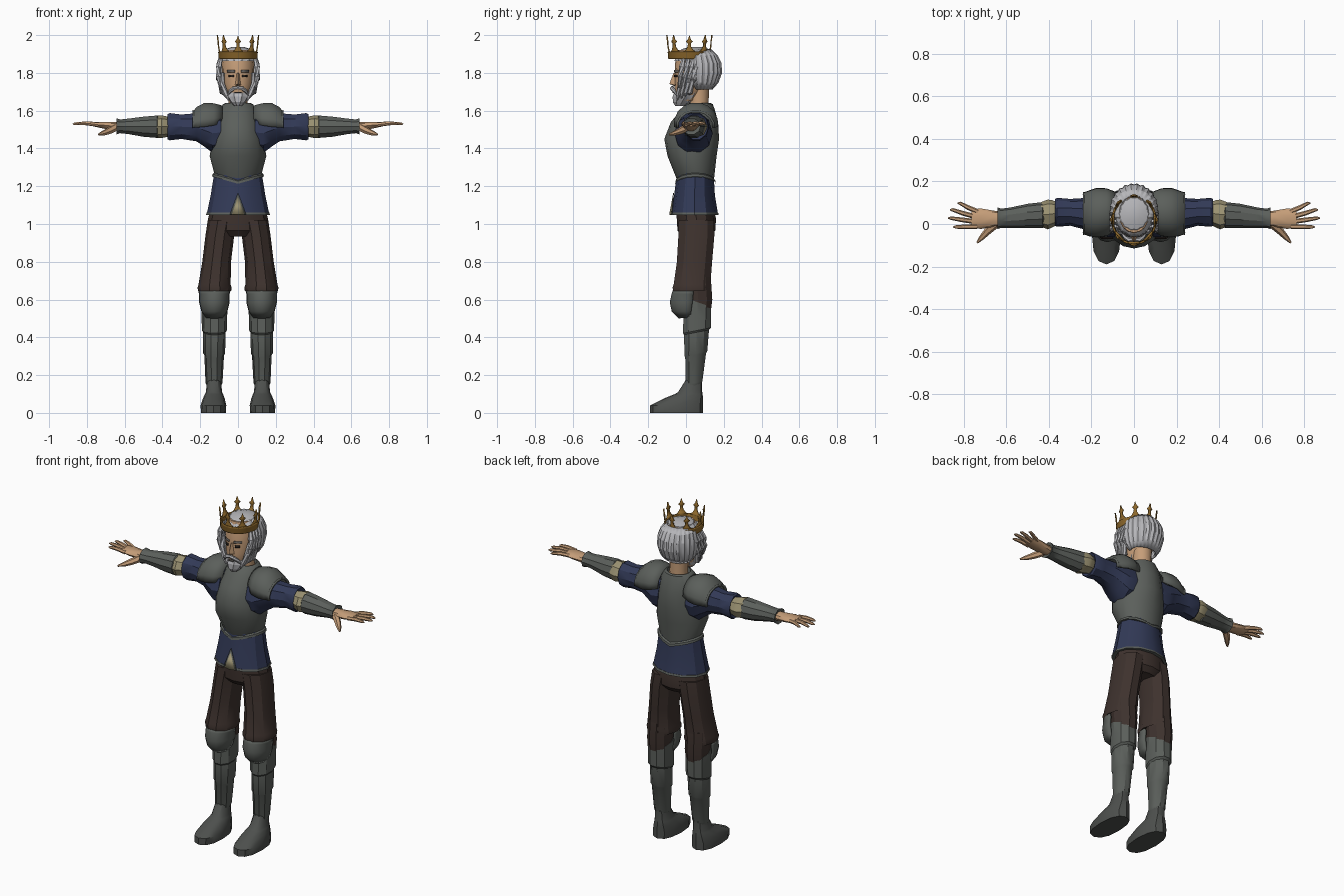
import bpy, bmesh, math
from mathutils import Vector


def material(name, r, g, b):
    m = bpy.data.materials.new(name)
    m.diffuse_color = (r, g, b, 1)
    return m


ARMOUR = material("armour_grey", 0.105, 0.115, 0.105)
BOOT = material("boot_grey", 0.075, 0.080, 0.075)
BLUE = material("tunic_blue", 0.032, 0.042, 0.095)
BROWN = material("trouser_brown", 0.048, 0.032, 0.027)
SKIN = material("skin", 0.56, 0.34, 0.19)
HAIR = material("hair_silver", 0.47, 0.47, 0.49)
BROW = material("brow_grey", 0.16, 0.15, 0.14)
GOLD = material("crown_gold", 0.27, 0.14, 0.025)
LINEN = material("linen_beige", 0.33, 0.29, 0.17)
DARK = material("eye_dark", 0.02, 0.015, 0.012)


def make(name, verts, faces, mat, mirror=False, thick=0, angle=32):
    """Mesh object with optional thickness and left/right mirroring."""
    me = bpy.data.meshes.new(name)
    me.from_pydata([tuple(v) for v in verts], [], faces)
    bm = bmesh.new()
    bm.from_mesh(me)
    bmesh.ops.recalc_face_normals(bm, faces=bm.faces[:])
    bm.to_mesh(me)
    bm.free()
    me.materials.append(mat)
    for p in me.polygons:
        p.use_smooth = True
    me.set_sharp_from_angle(angle=math.radians(angle))
    ob = bpy.data.objects.new(name, me)
    bpy.context.collection.objects.link(ob)
    if thick:
        s = ob.modifiers.new("thickness", 'SOLIDIFY')
        s.thickness, s.offset = thick, 0
    if mirror:
        ob.modifiers.new("mirror", 'MIRROR')
    return ob


def bridge(rows, n, closed):
    """Quads joining consecutive rows of n points."""
    last = n if closed else n - 1
    return [(r * n + i, r * n + (i + 1) % n, (r + 1) * n + (i + 1) % n, (r + 1) * n + i)
            for r in range(rows - 1) for i in range(last)]


def loft(name, rings, mat, n=12, axis='z', arc=None, caps=True, bend=None,
         flute=0, power=1, **kw):
    """Rings are (height, centre_a, centre_b, radius_a, radius_b) along an axis."""
    a0, a1 = arc or (0, 360)
    verts = []
    for h, ca, cb, ra, rb in rings:
        for i in range(n):
            t = math.radians(a0 + (a1 - a0) * i / (n - 1 if arc else n))
            k = 1 - flute * (i % 2)
            c, s = math.cos(t), math.sin(t)
            a = ca + ra * k * math.copysign(abs(c) ** power, c)
            b = cb + rb * k * math.copysign(abs(s) ** power, s)
            v = (a, b, h) if axis == 'z' else (h, a, b)
            verts.append(bend(*v) if bend else v)
    faces = bridge(len(rings), n, not arc)
    if caps and not arc:
        faces += [tuple(range(n)), tuple(range(len(verts) - n, len(verts)))]
    return make(name, verts, faces, mat, **kw)


def tube(name, pts, radii, mat, n=6, **kw):
    """Tapered tube through points, for fingers and locks of hair."""
    pts = [Vector(p) for p in pts]
    verts = []
    for i, p in enumerate(pts):
        d = pts[min(i + 1, len(pts) - 1)] - pts[max(i - 1, 0)]
        q = d.to_track_quat('Z', 'Y')
        for j in range(n):
            t = math.tau * j / n
            verts.append(p + q @ Vector((math.cos(t), math.sin(t), 0)) * radii[i])
    faces = bridge(len(pts), n, True) + [tuple(range(n)), tuple(range(len(verts) - n, len(verts)))]
    return make(name, verts, faces, mat, **kw)


# Boots
loft("boot", [(0, .13, -.05, .066, .14), (.04, .13, -.05, .068, .14), (.075, .128, -.015, .058, .105),
              (.10, .127, .015, .048, .073), (.11, .127, .022, .043, .064), (.18, .127, .044, .036, .042)],
     BOOT, n=12, power=.85, mirror=True)

# Greaves: three overlapping plates with lips, higher at the back
greave_tilt = lambda x, y, z: (x, y, z + (.2 * (y - .05) if z < .5 else -.35 * (y - .05)))
loft("greave", [(.59, .125, .06, .070, .076), (.52, .125, .06, .068, .076), (.435, .125, .058, .066, .078),
                (.425, .125, .056, .059, .069), (.315, .126, .052, .058, .064),
                (.305, .126, .051, .052, .058), (.16, .127, .043, .045, .046), (.145, .127, .043, .038, .040)],
     ARMOUR, n=10, bend=greave_tilt, mirror=True)
loft("knee_pad", [(.645, .125, .03, .080, .095), (.63, .125, .03, .075, .100), (.585, .125, .025, .075, .105),
                  (.54, .125, .02, .064, .090), (.505, .125, .02, .040, .055)],
     ARMOUR, n=9, arc=(175, 365), thick=.012, mirror=True)

# Trousers
loft("inner_trouser", [(.72, .125, .055, .07, .08), (.60, .125, .065, .069, .078), (.53, .125, .062, .064, .072)],
     BROWN, n=10, mirror=True)
loft("trouser_leg", [(1.02, .082, .055, .078, .098), (.94, .096, .055, .076, .100), (.80, .113, .045, .076, .098),
                     (.68, .124, .032, .085, .102), (.665, .124, .030, .090, .106),
                     (.645, .124, .030, .088, .104), (.66, .124, .035, .070, .084)], BROWN, n=10, mirror=True)
loft("trouser_hips", [(.935, 0, .055, .10, .075), (.965, 0, .055, .162, .100),
                      (1.03, 0, .055, .158, .104), (1.10, 0, .045, .14, .095)], BROWN, n=12)

# Tunic with trimmed hem and front slit
loft("tunic_skirt", [(1.05, 0, .045, .166, .125), (1.15, 0, .045, .145, .108), (1.29, 0, .05, .122, .095)],
     BLUE, n=12)
loft("tunic_hem", [(1.048, 0, .045, .169, .128), (1.06, 0, .045, .166, .125)], ARMOUR, n=12)
for label, w, top, off, mat in (("slit_trim", .043, 1.165, .002, ARMOUR), ("slit_linen", .033, 1.145, .005, LINEN)):
    make(label, [(0, -.064 - off, top), (-w, -.073 - off, 1.049), (0, -.082 - off, 1.049), (w, -.073 - off, 1.049)],
         [(0, 1, 2), (0, 2, 3)], mat, thick=.004)

# Breastplate with flared lip, dipping at the centre of the waist
waist_dip = lambda x, y, z: (x, y, z + (.28 * abs(x) - .015 if z < 1.27 else 0))
loft("breastplate", [(1.228, 0, .05, .137, .108), (1.242, 0, .05, .135, .106), (1.25, 0, .05, .126, .098),
                     (1.36, 0, .032, .150, .130), (1.45, 0, .030, .136, .145), (1.54, 0, .045, .118, .125),
                     (1.60, 0, .062, .105, .092), (1.635, 0, .068, .078, .074), (1.64, 0, .068, .066, .062),
                     (1.61, 0, .068, .058, .055)], ARMOUR, n=16, bend=waist_dip)

# Sleeves, elbow linen, bracers
loft("sleeve", [(.09, .04, 1.485, .100, .110), (.135, .04, 1.48, .102, .108), (.175, .042, 1.495, .092, .092),
                (.22, .047, 1.512, .076, .078), (.30, .055, 1.515, .063, .068), (.362, .055, 1.515, .068, .076),
                (.372, .055, 1.515, .063, .070), (.36, .055, 1.515, .045, .05)],
     BLUE, n=10, axis='x', mirror=True)
loft("elbow_linen", [(.355, .05, 1.515, .050, .050), (.385, .048, 1.515, .064, .056), (.405, .045, 1.515, .070, .060),
                     (.438, .045, 1.515, .058, .058), (.445, .045, 1.515, .045, .045)],
     LINEN, n=8, axis='x', mirror=True)
loft("bracer", [(.422, .042, 1.515, .052, .052), (.43, .042, 1.515, .061, .062), (.50, .038, 1.515, .057, .056),
                (.58, .030, 1.517, .048, .043), (.625, .027, 1.517, .045, .038), (.642, .027, 1.517, .051, .045),
                (.635, .027, 1.517, .036, .030)], ARMOUR, n=10, axis='x', mirror=True)

# Pauldrons
loft("pauldron", [(.085, .06, 1.545, .085, .078), (.13, .055, 1.535, .108, .100), (.175, .053, 1.53, .112, .108),
                  (.21, .050, 1.525, .103, .095), (.232, .050, 1.522, .095, .076), (.240, .050, 1.520, .097, .078)],
     ARMOUR, n=10, axis='x', arc=(-8, 188), thick=.012, mirror=True)

# Hands
loft("palm", [(.61, .025, 1.515, .031, .027), (.66, .025, 1.518, .038, .024), (.72, .025, 1.524, .048, .018),
              (.765, .025, 1.527, .044, .011)], SKIN, n=10, axis='x', mirror=True)
fingers = ((.735, .058, .83, .098), (.75, .036, .866, .067), (.75, .012, .875, .028), (.74, -.012, .85, -.014))
for i, (bx, by, tx, ty) in enumerate(fingers):
    tube(f"finger_{i + 1}", [(bx, by, 1.526), ((bx + tx) / 2, (by + ty) / 2, 1.533), (tx - .012, ty, 1.531),
                             (tx, ty, 1.529)], (.012, .011, .008, .003), SKIN, mirror=True)
tube("thumb", [(.65, .0, 1.51), (.685, -.03, 1.492), (.715, -.062, 1.48), (.738, -.088, 1.474)],
     (.020, .018, .013, .005), SKIN, mirror=True)

# Neck, head and face
loft("neck", [(1.58, 0, .068, .058, .054), (1.65, 0, .07, .050, .050), (1.76, 0, .065, .056, .058)], SKIN, n=12)
loft("head", [(1.65, 0, .0, .040, .045), (1.68, 0, .008, .058, .068), (1.74, 0, .027, .078, .088),
              (1.785, 0, .032, .084, .092), (1.85, 0, .037, .086, .095), (1.92, 0, .045, .070, .085)], SKIN, n=16)
make("nose", [(0, -.066, 1.80), (0, -.088, 1.742), (-.017, -.055, 1.735), (.017, -.055, 1.735),
              (0, -.054, 1.726), (-.009, -.054, 1.80), (.009, -.054, 1.80)],
     [(0, 5, 2, 1), (0, 1, 3, 6), (1, 2, 4), (1, 4, 3)], SKIN)
for label, z0, z1, xa, xb, mat in (("eye", 1.777, 1.79, .022, .048, DARK), ("eyebrow", 1.803, 1.814, .016, .056, BROW)):
    face_y = lambda x: .032 - .092 * math.sqrt(1 - (x / .084) ** 2) - .004
    xm = (xa + xb) / 2
    make(label, [(x, face_y(x), z) for z in (z0, z1) for x in (xa, xm, xb)],
         bridge(2, 3, False), mat, thick=.005, mirror=True)

# Beard, moustache and sideburns
loft("beard", [(1.624, 0, -.035, .018, .022), (1.645, 0, -.022, .042, .050), (1.675, 0, -.004, .064, .070),
               (1.697, 0, .006, .070, .072)], HAIR, n=20, flute=.09, angle=20)
tube("moustache", [(0, -.072, 1.722), (.022, -.075, 1.719), (.042, -.062, 1.704), (.055, -.047, 1.68)],
     (.009, .011, .010, .003), HAIR, mirror=True)
make("mouth", [(-.018, -.068, 1.693), (.018, -.068, 1.693), (.018, -.068, 1.70), (-.018, -.068, 1.70)],
     [(0, 1, 2, 3)], BROW, thick=.008)
for i in range(4):
    y = -.03 + .02 * i
    tube(f"sideburn_{i + 1}", [(.080 + .004 * i, y + .02, 1.80), (.084 + .004 * i, y, 1.75),
                               (.068 + .005 * i, y - .008, 1.695), (.050 + .008 * i, y - .015, 1.655 + .01 * i)],
         (.008, .014, .014, .004), HAIR, mirror=True)

# Hair: ridged bowl at the back, cap on top, loose locks at the sides
loft("back_hair", [(1.715, 0, .075, .078, .062), (1.75, 0, .07, .100, .098), (1.80, 0, .07, .110, .117),
                   (1.85, 0, .07, .109, .114), (1.89, 0, .065, .096, .100), (1.92, 0, .058, .070, .076)],
     HAIR, n=31, arc=(-22, 202), flute=.05, thick=.010, angle=20)
loft("top_hair", [(1.862, 0, .04, .093, .104), (1.90, 0, .045, .088, .098), (1.925, 0, .05, .068, .076),
                  (1.938, 0, .05, .030, .034)], HAIR, n=28, flute=.06, angle=20)
for i in range(4):
    y = -.03 + .025 * i
    tube(f"side_lock_{i + 1}", [(.088, y + .02, 1.885), (.102, y + .008, 1.83), (.104, y, 1.78 - .005 * i),
                                (.092, y - .006, 1.72 + .008 * i)],
         (.008, .016, .014, .003), HAIR, mirror=True)

# Crown: flared band and eight trefoil points
loft("crown_band", [(1.874, 0, .018, .097, .107), (1.88, 0, .018, .100, .110), (1.905, 0, .018, .100, .110),
                    (1.912, 0, .018, .103, .113)], GOLD, n=32, caps=False, thick=.008)
half = [(.036, 0), (.020, .012), (.009, .030), (.007, .048), (.017, .058), (.007, .068), (0, .092)]
outline = half + [(-u, h) for u, h in half[-2::-1]]
for k in range(8):
    pts = []
    for u, h in outline:
        t = math.tau * k / 8 - math.pi / 2 + u / .105
        pts.append(((.100 + .1 * h) * math.cos(t), .018 + (.110 + .1 * h) * math.sin(t), 1.908 + h))
    m = len(pts) - 1
    rungs = [(i, i + 1, m - i - 1, m - i) for i in range(len(half) - 2)]
    make(f"crown_point_{k + 1}", pts, rungs + [(5, 6, 7)], GOLD, thick=.007)
